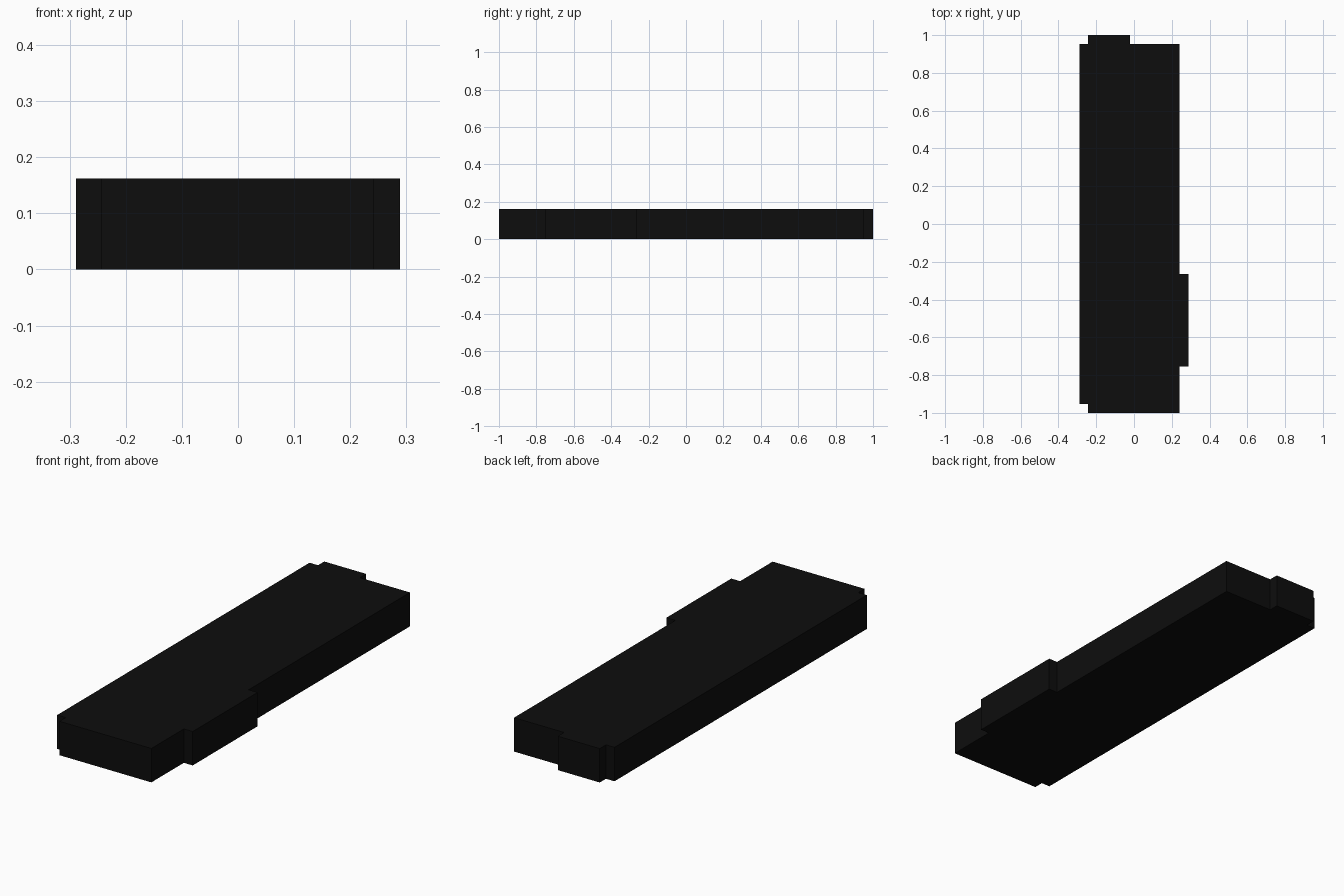
import bpy
import bmesh

if "Cube" in bpy.data.objects:
    bpy.data.objects.remove(bpy.data.objects["Cube"], do_unlink=True)

HEIGHT = 0.162

# Near-black material
black = bpy.data.materials.new("near_black")
black.use_nodes = True
colour = (0.004, 0.004, 0.004, 1)
black.diffuse_color = colour
black.node_tree.nodes["Principled BSDF"].inputs["Base Color"].default_value = colour

# Plan outline of the slab, with its corner notch, side step and rear step
outline = [
    (-0.244, -1), (0.242, -1),
    (0.242, -0.755), (0.289, -0.755), (0.289, -0.265), (0.242, -0.265),
    (0.242, 0.953), (-0.022, 0.953), (-0.022, 1), (-0.244, 1),
    (-0.244, 0.953), (-0.289, 0.953), (-0.289, -0.953), (-0.244, -0.953),
]

# Extrude the outline into a solid, flat-faced slab
bm = bmesh.new()
base = bm.faces.new([bm.verts.new((x, y, 0)) for x, y in outline])
extruded = bmesh.ops.extrude_face_region(bm, geom=[base], use_keep_orig=True)["geom"]
top_verts = [v for v in extruded if isinstance(v, bmesh.types.BMVert)]
bmesh.ops.translate(bm, verts=top_verts, vec=(0, 0, HEIGHT))
bmesh.ops.recalc_face_normals(bm, faces=bm.faces[:])

mesh = bpy.data.meshes.new("stepped_slab")
bm.to_mesh(mesh)
bm.free()
mesh.materials.append(black)
slab = bpy.data.objects.new("stepped_slab", mesh)
bpy.context.collection.objects.link(slab)
